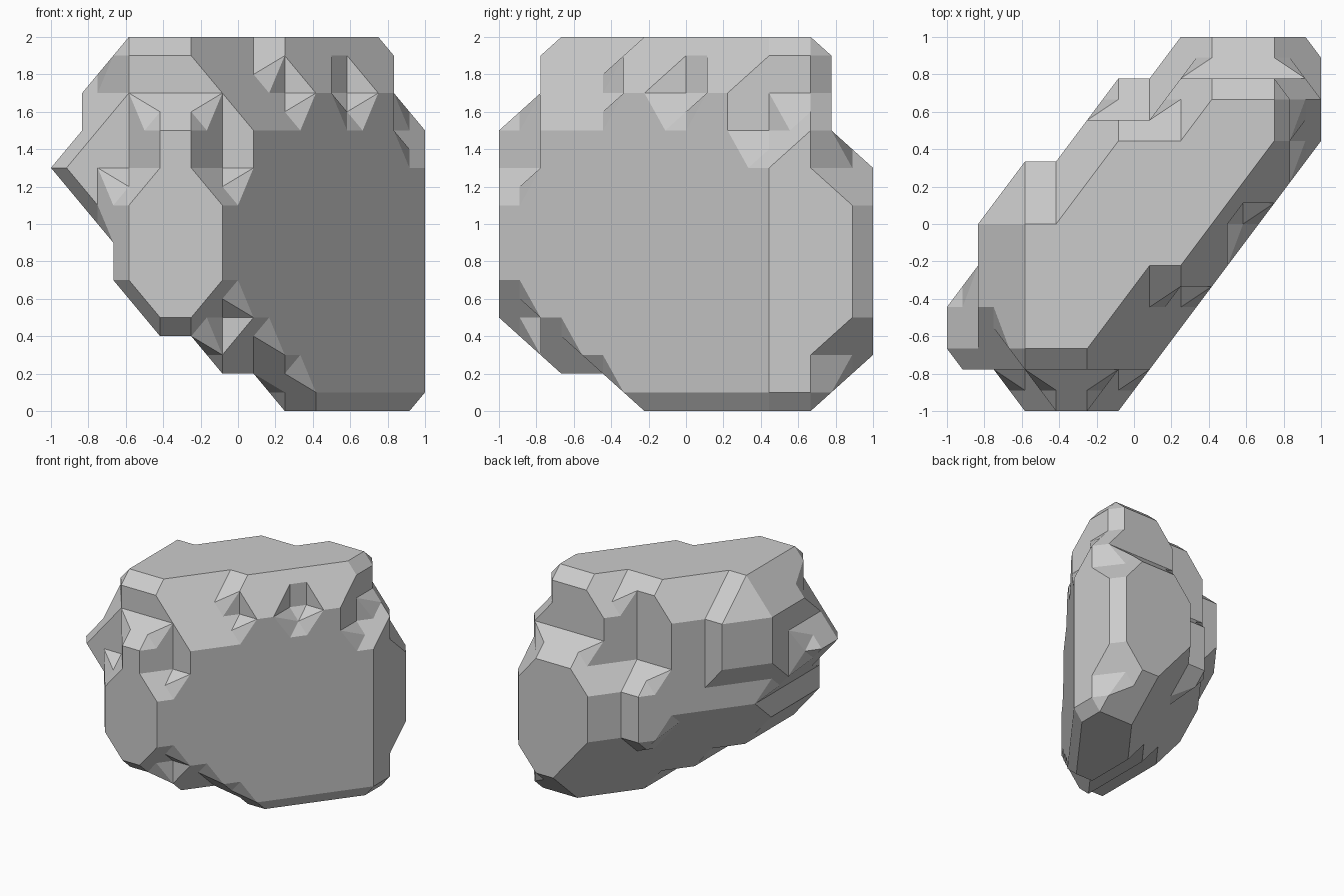
import bpy, bmesh
from itertools import product
from mathutils import Vector

if "Cube" in bpy.data.objects:
    bpy.data.objects.remove(bpy.data.objects["Cube"])

# The rock is a faceted skin around a 12 x 9 x 10 lattice of solid points.
NX, NY, NZ = 12, 9, 10

# Slanted back side of the upper layers: first solid point of each row, from row 1
UPPER_BACK = {6: [0, 0, 1, 1, 2, 4, 7, 8], 7: [1, 1, 1, 1, 2, 4, 7],
              8: [2, 1, 1, 1, 2, 4, 7], 9: [2, 2, 2, 2, 4, 5, 8]}
# Bevelled, notched front edge of the top two layers: last solid point of each row
TOP_FRONT = {8: [5, 6, 8, 8, 10, 10, 10], 9: [4, 5, 7, 8, 9, 10, 10]}
# Knob on the front left end (row 0)
KNOB = {2: (3, 4), 3: (2, 5), 4: (2, 5), 5: (2, 5), 6: (3, 4), 7: (3, 4)}
# Undercut lower layers: first row, last row, smallest column, back slope offset
LOWER = {0: (3, 7, 7, 2), 1: (1, 8, 5, 1), 2: (1, 8, 3, 0),
         3: (1, 8, 2, -1), 4: (1, 8, 2, -2), 5: (1, 8, 1, -2)}
# Single chipped or filled ends
LOW_FIX = {(7, 3): 5, (8, 4): 7, (8, 5): 7}
HIGH_FIX = {(6, 7): 10, (8, 6): 10, (1, 1): 5, (8, 1): 10}


def span(j, k):
    """Solid column range of row j in layer k."""
    if j == 0:
        return KNOB.get(k, (1, 0))
    high = HIGH_FIX.get((j, k), min(j + 5, 11))
    if k in LOWER:
        first, last, least, offset = LOWER[k]
        if not first <= j <= last:
            return (1, 0)
        return (LOW_FIX.get((j, k), max(least, j + offset)), high)
    rows = UPPER_BACK[k]
    if j > len(rows):
        return (1, 0)
    if k in TOP_FRONT:
        high = TOP_FRONT[k][j - 1]
    return (rows[j - 1], high)


solid = set()
for j, k in product(range(NY), range(NZ)):
    low, high = span(j, k)
    solid.update((i, j, k) for i in range(low, high + 1))

CORNERS = list(product((0, 1), repeat=3))
EDGES = [(a, b) for a in CORNERS for b in CORNERS
         if a < b and sum(abs(p - q) for p, q in zip(a, b)) == 1]


def cell_skin(inside):
    """Cut surface of one unit cell: hull of its solid part minus the cell walls."""
    pts = [Vector(c) for c in inside]
    pts += [(Vector(a) + Vector(b)) / 2 for a, b in EDGES
            if (a in inside) != (b in inside)]
    tmp = bmesh.new()
    for p in pts:
        tmp.verts.new(p)
    bmesh.ops.convex_hull(tmp, input=tmp.verts)
    skin = []
    for f in tmp.faces:
        tri = [v.co.copy() for v in f.verts]
        on_wall = any(all(abs(p[ax] - side) < 1e-4 for p in tri)
                      for ax in range(3) for side in (0, 1))
        if not on_wall:
            skin.append(tri)
    tmp.free()
    return skin


# Rock surface, cell by cell
bm = bmesh.new()
cache = {}
for i, j, k in product(range(-1, NX), range(-1, NY), range(-1, NZ)):
    inside = frozenset(c for c in CORNERS
                       if (i + c[0], j + c[1], k + c[2]) in solid)
    if len(inside) in (0, 8):
        continue
    if inside not in cache:
        cache[inside] = cell_skin(inside)
    for tri in cache[inside]:
        bm.faces.new([bm.verts.new(((i + p.x + 0.5) / 6 - 1,
                                    (j + p.y + 0.5) / 4.5 - 1,
                                    (k + p.z + 0.5) / 5)) for p in tri])

# Weld and merge coplanar pieces into large flat facets
bmesh.ops.remove_doubles(bm, verts=bm.verts, dist=1e-3)
bmesh.ops.recalc_face_normals(bm, faces=bm.faces)
bmesh.ops.dissolve_limit(bm, angle_limit=0.01, verts=bm.verts, edges=bm.edges)
mesh = bpy.data.meshes.new("rock")
bm.to_mesh(mesh)
bm.free()
rock = bpy.data.objects.new("rock", mesh)
bpy.context.collection.objects.link(rock)
